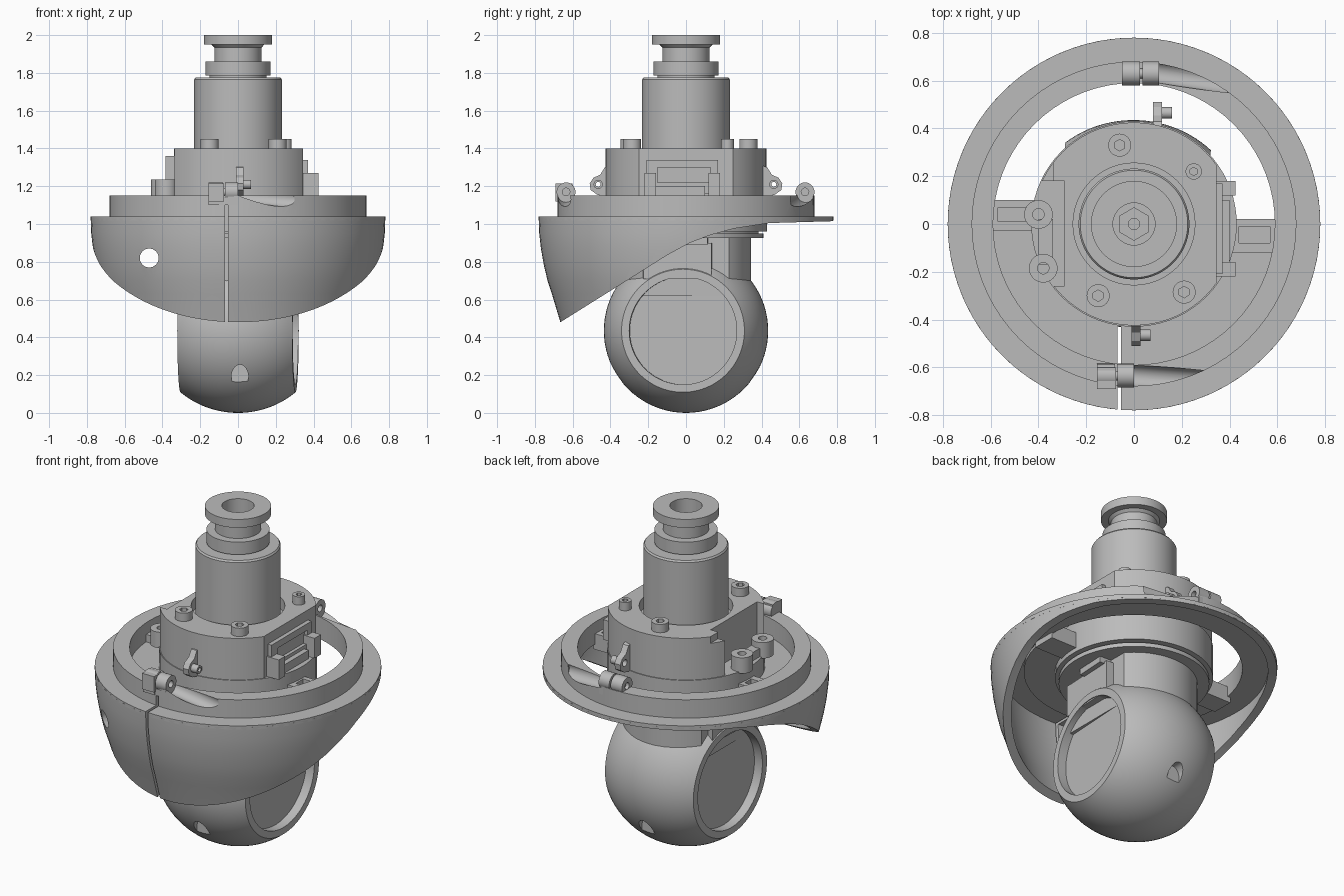
import bpy, bmesh
from math import radians, pi, cos, sin, asin
from mathutils import Matrix, Vector

if "Cube" in bpy.data.objects:
    bpy.data.objects.remove(bpy.data.objects["Cube"], do_unlink=True)

grey = bpy.data.materials.new("plain_grey")
grey.use_nodes = True
grey.diffuse_color = (0.5, 0.5, 0.5, 1)
grey.node_tree.nodes["Principled BSDF"].inputs["Base Color"].default_value = (0.5, 0.5, 0.5, 1)


def finish(name, bm):
    """Turn a bmesh into a shaded, coloured object."""
    bmesh.ops.remove_doubles(bm, verts=bm.verts, dist=1e-5)
    bmesh.ops.recalc_face_normals(bm, faces=bm.faces)
    mesh = bpy.data.meshes.new(name)
    bm.to_mesh(mesh)
    bm.free()
    mesh.materials.append(grey)
    ob = bpy.data.objects.new(name, mesh)
    bpy.context.collection.objects.link(ob)
    return ob


def lathe(name, profile, steps=72, closed=True):
    """Spin an (r, z) outline round the z axis."""
    bm = bmesh.new()
    vs = [bm.verts.new((r, 0, z)) for r, z in profile]
    pairs = list(zip(vs, vs[1:])) + ([(vs[-1], vs[0])] if closed else [])
    edges = [bm.edges.new(p) for p in pairs]
    bmesh.ops.spin(bm, geom=vs + edges, cent=(0, 0, 0), axis=(0, 0, 1),
                   angle=2 * pi, steps=steps)
    return finish(name, bm)


def tube(name, outer, inner, z0, z1):
    return lathe(name, [(inner, z0), (outer, z0), (outer, z1), (inner, z1)])


def box(name, x, y, z):
    bm = bmesh.new()
    bmesh.ops.create_cube(bm, size=1)
    for v in bm.verts:
        for i, (a, b) in enumerate((x, y, z)):
            v.co[i] = b if v.co[i] > 0 else a
    return finish(name, bm)


def cyl(name, r, start, end, stretch=1.0, sides=32):
    """Cylinder between two points, optionally oval."""
    a, b = Vector(start), Vector(end)
    bm = bmesh.new()
    bmesh.ops.create_cone(bm, cap_ends=True, segments=sides, radius1=r, radius2=r, depth=(b - a).length)
    turn = (b - a).to_track_quat('Z', 'Y').to_matrix().to_4x4()
    bm.transform(Matrix.Translation((a + b) / 2) @ turn @ Matrix.Diagonal((1, stretch, 1, 1)))
    return finish(name, bm)


def prism(name, outline, x0, x1):
    """Extrude a (y, z) outline along x."""
    bm = bmesh.new()
    face = bm.faces.new([bm.verts.new((x0, y, z)) for y, z in outline])
    out = bmesh.ops.extrude_face_region(bm, geom=[face])["geom"]
    bmesh.ops.translate(bm, vec=(x1 - x0, 0, 0), verts=[v for v in out if isinstance(v, bmesh.types.BMVert)])
    return finish(name, bm)


def cut(ob, *cutters):
    for c in cutters:
        m = ob.modifiers.new("cut", 'BOOLEAN')
        m.operation, m.solver, m.object = 'DIFFERENCE', 'EXACT', c
        bpy.context.view_layer.objects.active = ob
        bpy.ops.object.modifier_apply(modifier=m.name)
        bpy.data.objects.remove(c, do_unlink=True)


def slit():
    ob = box("slit_cutter", (-.008, .008), (-.9, -.43), (.3, 1.4))
    ob.data.transform(Matrix.Translation((-.062, 0, 0)))
    return ob


# Ball head with a recessed round window on each side
half, yaw = .305, radians(-3)
arc = []
for i in range(25):
    t = asin(half / .46) * (1 - i / 12)
    arc.append((.435 * cos(t), .46 * sin(t)))
ball = lathe("ball_head", [(0, .25), (.285, .25), (.285, half)] + arc
             + [(.285, -half), (.285, -.25), (0, -.25)], 80, closed=False)
ball.data.transform(Matrix.Translation((0, 0, .435)) @ Matrix.Rotation(yaw, 4, 'Z')
                    @ Matrix.Rotation(pi / 2, 4, 'Y'))
cut(ball, *[cyl("port_cutter", .045, (.01, s * .34, .19), (.01, s * .6, .19), 1.45) for s in (-1, 1)])

# Neck, flattened on both sides, with side arms up from the windows
neck = cyl("neck", .345, (0, 0, .62), (0, 0, .95), sides=72)
cut(neck, *[box("neck_cutter", sorted((s * .26, s * .5)), (-.5, .5), (.5, 1.1)) for s in (-1, 1)])
for s, side in ((-1, "right"), (1, "left")):
    arm = box(side + "_neck_arm", sorted((s * .24, s * .3)), (-.21, .15), (.71, .9))
    ledge = box(side + "_arm_ledge", sorted((s * .24, s * .33)), (-.05, .13), (.89, .93))
    for o in (arm, ledge):
        o.data.transform(Matrix.Rotation(yaw, 4, 'Z'))
lathe("neck_flange", [(0, .925), (.41, .925), (.41, .95), (.385, .95), (.385, .975), (0, .975)])

# Curved front visor: thin bowl trimmed by a sweeping lower edge
bowl = [(.78, 1.03), (.777, .95), (.768, .87), (.752, .78), (.733, .7), (.71, .63), (.665, .48), (.63, .38)]
visor = lathe("visor", bowl + [(r - .05, z) for r, z in reversed(bowl)], 96)
trim = prism("trim_cutter", [(-.95, .3), (-.665, .48), (-.33, .69), (-.1, .835), (.02, .9), (.13, .942),
                             (.25, .975), (.44, 1.005), (.95, 1.02), (.95, .1), (-.95, .1)], -1, 1)
cut(visor, trim, slit(), cyl("visor_hole_cutter", .05, (-.47, -.4, .82), (-.47, -.9, .82), 1.0))

# Rim plate and raised ring with clamp grooves
rim = tube("rim_plate", .78, .59, 1.018, 1.04)
cut(rim, slit())
ring = tube("raised_ring", .68, .59, 1.035, 1.15)
cut(ring, slit(),
    cyl("groove_cutter", .045, (0, -.635, 1.16), (.3, -.655, 1.13)),
    cyl("groove_cutter", .045, (.1, .635, 1.16), (.4, .59, 1.13)))

# Floor plate joining the front half of the ring to the body
floor = tube("floor_plate", .6, .4, 1.0, 1.035)
cut(floor, box("floor_cutter", (0, .8), (.02, .8), (.9, 1.2)),
    box("floor_cutter", (-.8, .001), (.1, .8), (.9, 1.2)), slit())
for name, x, y in (("left_bridge", (.41, .6), (-.12, .02)), ("right_bridge", (-.6, -.41), (-.03, .1))):
    bridge = box(name, x, y, (.985, 1.08))
    cut(bridge, box("bridge_cutter", (x[0] + .03, x[1] - .03), (y[0] + .04, y[1] - .03), (1.03, 1.2)))

# Main body: base drum and upper drum with side pockets
lathe("body_base", [(0, .96), (.43, .96), (.43, 1.15), (0, 1.15)])
body = lathe("body_upper", [(0, 1.14), (.425, 1.14), (.425, 1.4), (.255, 1.4), (.255, 1.33), (0, 1.33)])
cut(body, box("flat_cutter", (.345, .6), (-.5, .5), (1.15, 1.6)),
    box("pocket_cutter", (-.6, -.29), (-.26, .18), (1.15, 1.6)),
    box("step_cutter", (-.6, -.34), (-.5, .5), (1.36, 1.6)))

# Connector block on the left flat
block = box("connector_block", (.33, .37), (-.21, .17), (1.16, 1.34))
cut(block, box("block_cutter", (.35, .5), (-.15, .13), (1.22, 1.3)))
box("connector_shelf", (.34, .4), (-.16, .1), (1.15, 1.2))
for y in (-.22, .12):
    box("connector_post", (.34, .425), (y, y + .06), (1.15, 1.27))

# Posts in the right pocket
for x, y in ((-.4, .04), (-.38, -.185)):
    post = cyl("pocket_post", .06, (x, y, 1.14), (x, y, 1.235))
    cut(post, cyl("post_cutter", .024, (x, y, 1.19), (x, y, 1.3)))
box("pocket_wall", (-.4, -.34), (-.17, .02), (1.14, 1.2))

# Socket-head bolts on the body top
for x, y, r in ((-.06, .33, .048), (-.15, -.3, .048), (.21, -.285, .048), (.25, .22, .034)):
    bolt = cyl("body_bolt", r, (x, y, 1.39), (x, y, 1.45))
    cut(bolt, cyl("socket_cutter", r * .5, (x, y, 1.42), (x, y, 1.5), sides=6))

# Motor barrel, collar, grooved pulley and bore
lathe("motor_barrel", [(0, 1.3), (.232, 1.3), (.232, 1.765), (.225, 1.775), (0, 1.775)])
lathe("collar", [(0, 1.77), (.15, 1.77), (.15, 1.785), (.172, 1.785), (.172, 1.86), (0, 1.86)])
lathe("pulley", [(0, 1.85), (.125, 1.85), (.125, 1.935), (.14, 1.95), (.18, 1.95), (.18, 2.0),
                 (.088, 2.0), (.088, 1.88), (0, 1.88)])
nut = cyl("bore_nut", .07, (0, 0, 1.87), (0, 0, 1.91), sides=6)
cyl("bore_screw", .025, (0, 0, 1.9), (0, 0, 1.93))

# Clamp lugs on the ring, front and rear
for name, y, x in (("front_clamp", -.635, -.155), ("rear_clamp", .63, -.05)):
    for k, (a, b) in enumerate(((x, x + .075), (x + .085, x + .155))):
        lug = cyl(name, .05, (a, y, 1.17), (b, y, 1.17))
        cut(lug, cyl("lug_cutter", .02, (a - .1, y, 1.17), (b + .1, y, 1.17)))
        box(name + "_foot", (a, b), (y - .045, y + .045), (1.1, 1.14))
    cyl(name + "_pin", .02, (x + .02, y, 1.17), (x + .13, y, 1.17))
box("front_clamp_tab", (-.155, -.075), (-.69, -.6), (1.12, 1.215))

# Small eared brackets on the body sides
for name, s, x in (("front_ear", -1, -.01), ("rear_ear", 1, .08)):
    pts = [(s * y, z) for y, z in ((.4, 1.14), (.47, 1.155), (.505, 1.18), (.51, 1.215),
                                   (.49, 1.245), (.455, 1.26), (.43, 1.3), (.4, 1.31))]
    ear = prism(name, pts, x, x + .038)
    cut(ear, cyl("ear_cutter", .02, (x - .1, s * .465, 1.21), (x + .2, s * .465, 1.21)))
    pin = cyl(name + "_pin", .024, (x + .035, s * .465, 1.21), (x + .08, s * .465, 1.21))
    cut(pin, cyl("pin_cutter", .013, (x, s * .465, 1.21), (x + .2, s * .465, 1.21)))

# Smooth shading with crisp edges
for ob in bpy.context.collection.objects:
    if ob.type == 'MESH' and grey.name in ob.data.materials:
        bpy.ops.object.select_all(action='DESELECT')
        ob.select_set(True)
        bpy.context.view_layer.objects.active = ob
        bpy.ops.object.shade_smooth_by_angle(angle=radians(30))
